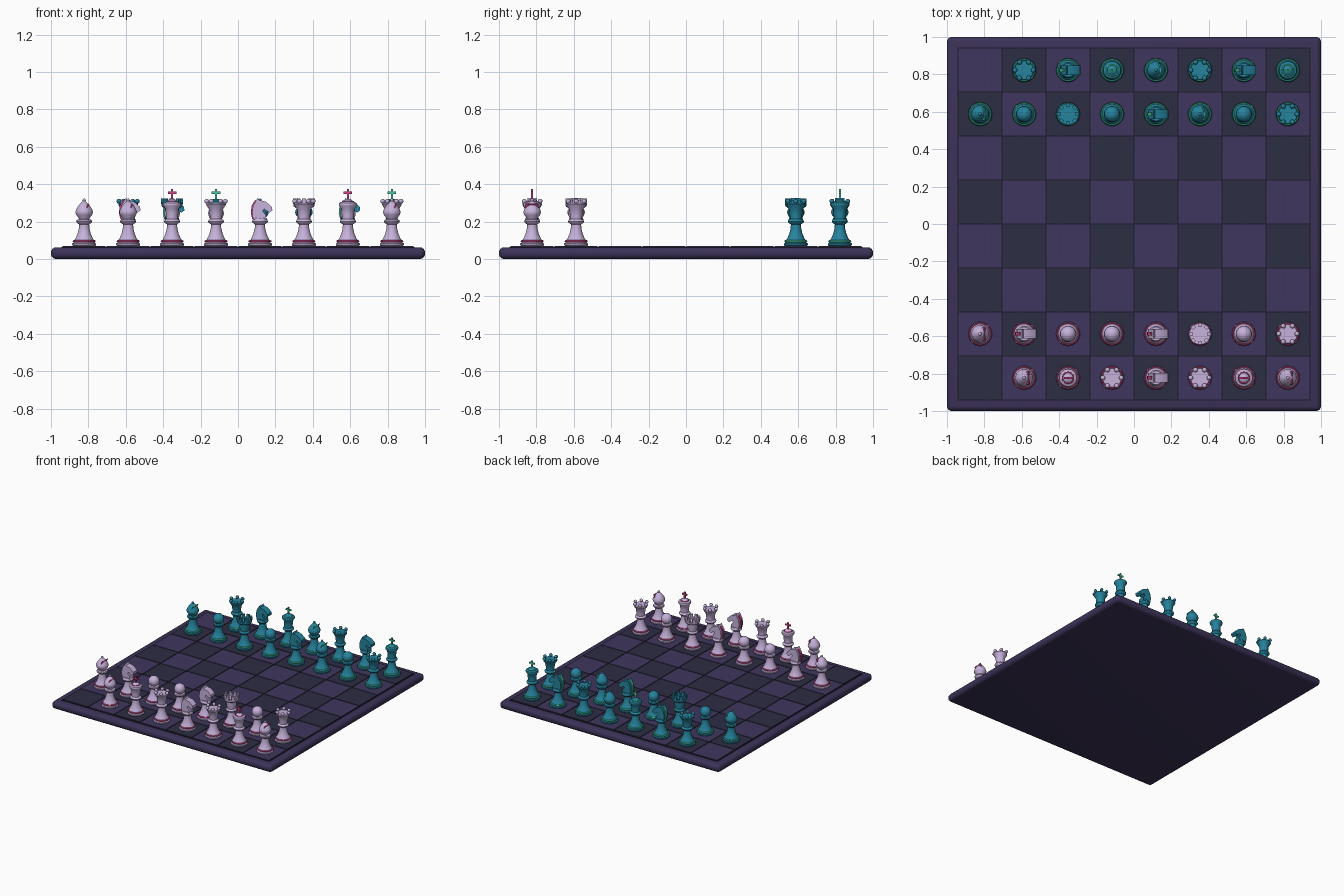
import bpy, bmesh, math
from mathutils import Matrix, Vector

if "Cube" in bpy.data.objects:
    bpy.data.objects.remove(bpy.data.objects["Cube"])

TILE = 0.235          # square pitch
TOP = 0.070           # playing surface height


def srgb(r, g, b):
    f = lambda c: c / 12.92 if c <= 0.04045 else ((c + 0.055) / 1.055) ** 2.4
    return [f(c / 255) for c in (r, g, b)] + [1]


def material(name, *rgb):
    m = bpy.data.materials.new(name)
    m.diffuse_color = srgb(*rgb)
    m.use_nodes = True
    m.node_tree.nodes["Principled BSDF"].inputs["Base Color"].default_value = m.diffuse_color
    return m


FRAME = material("frame purple", 60, 50, 88)
GROOVE = material("groove black", 30, 26, 44)
SQ_LIGHT = material("square purple", 63, 54, 93)
SQ_DARK = material("square slate", 44, 45, 68)
LILAC = material("piece lilac", 199, 178, 219)
PINK = material("trim pink", 205, 70, 135)
TEAL = material("piece teal", 38, 132, 158)
GREEN = material("trim green", 70, 200, 160)


def finish(bm, name, mats, angle=40):
    bmesh.ops.recalc_face_normals(bm, faces=bm.faces)
    me = bpy.data.meshes.new(name)
    bm.to_mesh(me)
    bm.free()
    for m in mats:
        me.materials.append(m)
    me.shade_smooth()
    me.set_sharp_from_angle(angle=math.radians(angle))
    return me


def place(name, me, loc=(0, 0, 0)):
    ob = bpy.data.objects.new(name, me)
    ob.location = loc
    bpy.context.collection.objects.link(ob)
    return ob


# --- helpers that add a shape to a bmesh with a material slot ---
def box(bm, center, size, mat=0, rot=Matrix()):
    m = Matrix.Translation(center) @ rot @ Matrix.Diagonal((*size, 1))
    for v in bmesh.ops.create_cube(bm, size=1, matrix=m)["verts"]:
        for f in v.link_faces:
            f.material_index = mat


def ball(bm, center, r, mat=0, seg=12):
    res = bmesh.ops.create_uvsphere(bm, u_segments=seg, v_segments=max(6, seg // 2),
                                    radius=r, matrix=Matrix.Translation(center))
    for v in res["verts"]:
        for f in v.link_faces:
            f.material_index = mat


def lathe(bm, profile, mat=0, seg=28, closed=False):
    rings = []
    for r, z in profile:
        if r < 1e-5:
            rings.append([bm.verts.new((0, 0, z))] * seg)
        else:
            rings.append([bm.verts.new((r * math.cos(math.tau * i / seg),
                                        r * math.sin(math.tau * i / seg), z)) for i in range(seg)])
    pairs = list(zip(rings, rings[1:])) + ([(rings[-1], rings[0])] if closed else [])
    for a, b in pairs:
        for i in range(seg):
            j = (i + 1) % seg
            vs = list(dict.fromkeys((a[i], a[j], b[j], b[i])))
            bm.faces.new(vs).material_index = mat


def torus(bm, R, r, z, mat=1):
    lathe(bm, [(R + r * math.cos(math.tau * k / 8), z + r * math.sin(math.tau * k / 8))
               for k in range(8)], mat, closed=True)


def slab(bm, outline, depth, mat=0):
    a = [bm.verts.new((x, -depth / 2, z)) for x, z in outline]
    b = [bm.verts.new((x, depth / 2, z)) for x, z in outline]
    fs = [bm.faces.new(a), bm.faces.new(b[::-1])]
    n = len(a)
    fs += [bm.faces.new((a[i], b[i], b[(i + 1) % n], a[(i + 1) % n])) for i in range(n)]
    for f in fs:
        f.material_index = mat


# --- piece shapes: shared foot and stem, then a head ---
FOOT = [(0, 0), (.060, 0), (.064, .004), (.064, .012), (.057, .017), (.057, .024), (.046, .040),
        (.035, .066), (.028, .095), (.027, .115), (.040, .124), (.043, .131), (.040, .138)]
HEADS = {
    "pawn": [(.028, .142), (0, .142)],
    "knight": [(.036, .148), (0, .148)],
    "bishop": [(.028, .143), (.031, .151), (.043, .166), (.047, .179), (.044, .192),
               (.034, .210), (.020, .227), (.007, .240), (0, .241)],
    "rook": [(.033, .143), (.036, .160), (.038, .200), (.054, .210), (.057, .216),
             (.057, .228), (.040, .228), (.040, .220), (0, .220)],
    "queen": [(.031, .143), (.033, .165), (.037, .195), (.050, .215), (.053, .222),
              (.050, .229), (.034, .229), (0, .226)],
    "king": [(.031, .143), (.033, .170), (.035, .198), (.047, .214), (.049, .222),
             (.046, .230), (.028, .238), (.016, .250), (0, .253)],
}


def piece_mesh(kind, mats, label):
    bm = bmesh.new()
    lathe(bm, FOOT + HEADS[kind])
    torus(bm, .056, .0055, .025)
    if kind == "pawn":
        ball(bm, (0, 0, .174), .042, seg=24)
    elif kind == "bishop":
        ball(bm, (0, 0, .244), .009)
        # slanted slit in the mitre
        box(bm, (.014, 0, .205), (.006, .070, .046), 1, Matrix.Rotation(.52, 4, 'Y'))
    elif kind == "rook":
        for i in range(8):
            rot = Matrix.Rotation(math.tau * i / 8, 4, 'Z')
            box(bm, rot @ Vector((.049, 0, .239)), (.018, .022, .028), 0, rot)
    elif kind == "queen":
        for i in range(6):
            a = math.tau * i / 6
            ball(bm, (.049 * math.cos(a), .049 * math.sin(a), .239), .013)
    elif kind == "king":
        torus(bm, .029, .004, .237)
        box(bm, (0, 0, .277), (.011, .011, .054), 1)
        box(bm, (0, 0, .284), (.046, .011, .011), 1)
    elif kind == "knight":
        # horse head facing +x, with a mane strip down the back
        slab(bm, [(-.036, .14), (.034, .14), (.032, .165), (.014, .187), (.022, .197),
                  (.050, .178), (.066, .190), (.064, .208), (.032, .236), (-.004, .245),
                  (-.012, .257), (-.021, .242), (-.038, .212), (-.042, .175)], .052)
        slab(bm, [(-.030, .145), (-.042, .145), (-.049, .175), (-.045, .214), (-.026, .246),
                  (-.016, .240), (-.030, .210), (-.034, .175)], .018, 1)
    return finish(bm, label, mats)


# --- board frame with rounded edges ---
bm = bmesh.new()
box(bm, (0, 0, .031), (2, 2, .062))
bmesh.ops.bevel(bm, geom=bm.edges[:], offset=.027, segments=4, profile=.5, affect='EDGES')
place("board_frame", finish(bm, "board_frame", [FRAME]))

# --- dark bed seen in the grooves between the squares ---
bm = bmesh.new()
box(bm, (0, 0, .0615), (1.885, 1.885, .007))
place("board_bed", finish(bm, "board_bed", [GROOVE]))

# --- squares in alternating colours ---
for parity, name, mat in ((0, "dark_squares", SQ_DARK), (1, "light_squares", SQ_LIGHT)):
    bm = bmesh.new()
    for i in range(8):
        for j in range(8):
            if (i + j) % 2 == parity:
                box(bm, ((i - 3.5) * TILE, (j - 3.5) * TILE, .064), (.229, .229, TOP - .058))
    place(name, finish(bm, name, [mat]))

# --- pieces, one letter per square from left to right ---
KEY = {"p": "pawn", "n": "knight", "b": "bishop", "r": "rook", "q": "queen", "k": "king"}
ROWS = [(0, ".bkqnqkb", "light"), (1, "bnppnrpq", "light"),
        (6, "bprpnbpq", "dark"), (7, ".qnkbqnk", "dark")]
MATS = {"light": [LILAC, PINK], "dark": [TEAL, GREEN]}
meshes = {}
for j, row, side in ROWS:
    for i, c in enumerate(row):
        if c == ".":
            continue
        label = f"{side}_{KEY[c]}"
        if label not in meshes:
            meshes[label] = piece_mesh(KEY[c], MATS[side], label)
        place(f"{label}_{i + 1}_{j + 1}", meshes[label],
              ((i - 3.5) * TILE, (j - 3.5) * TILE, TOP))
